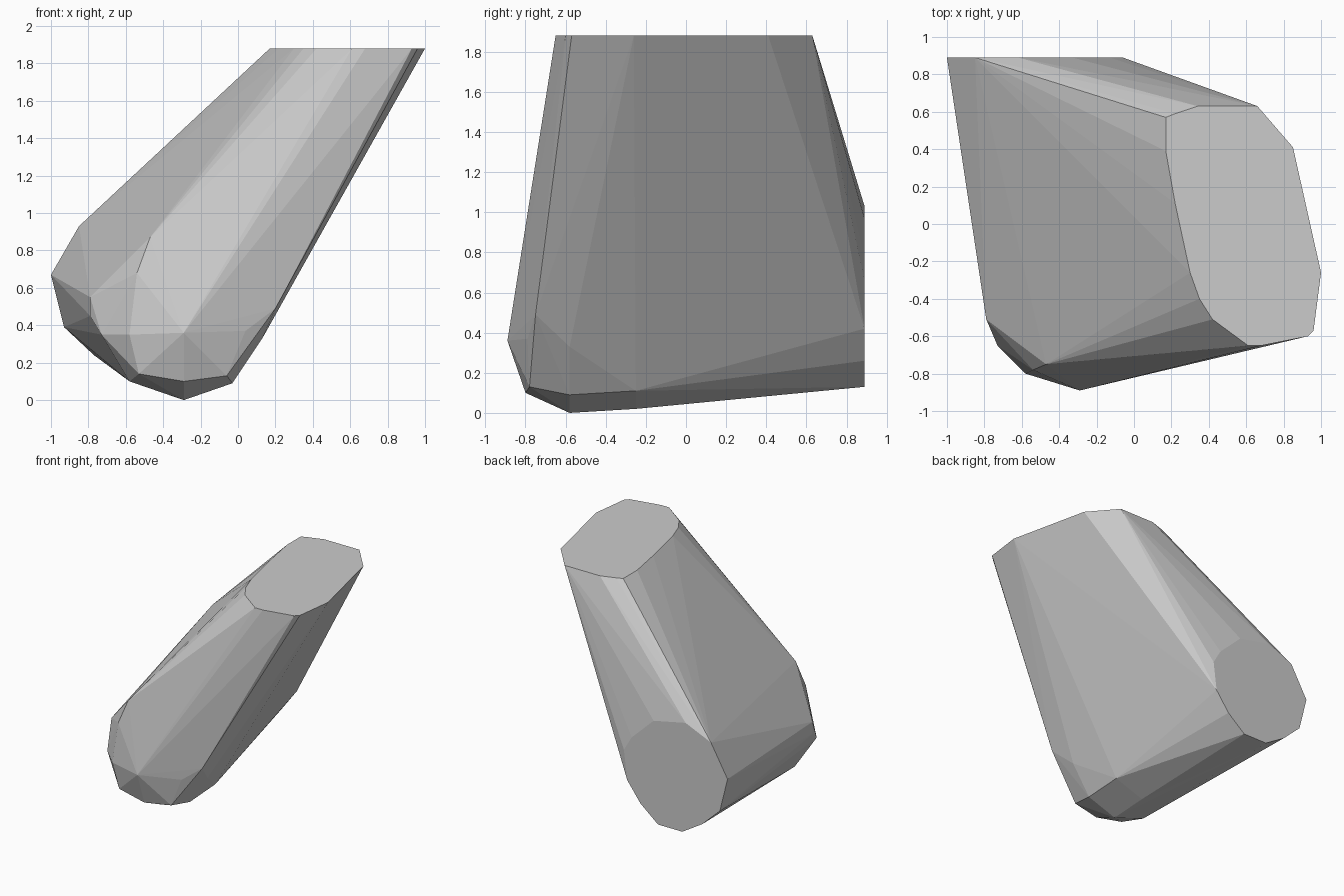
import bpy, bmesh

if "Cube" in bpy.data.objects:
    bpy.data.objects.remove(bpy.data.objects["Cube"])

# Flat top outline (x, y) at z = 1.88
TOP_Z = 1.88
top = [(.17, .39), (.17, .57), (.22, .59), (.34, .63), (.66, .63), (.85, .41),
       (1.0, -.26), (.96, -.57), (.93, -.60), (.68, -.65), (.61, -.65),
       (.42, -.51), (.35, -.40), (.30, -.26), (.22, .11)]

# Flat back outline (x, z) at y = 0.89
BACK_Y = .89
back = [(-1.0, .67), (-.85, .93), (-.62, 1.03), (-.33, .97), (-.13, .78),
        (-.06, .66), (-.09, .42), (-.21, .26), (-.37, .13), (-.59, .13),
        (-.77, .24), (-.93, .39)]

# Rounded lower front nose (x, y, z)
nose = [(-.29, -.89, .36), (-.58, -.80, .35), (-.53, -.78, .14),
        (-.29, -.80, .10), (-.06, -.78, .13), (.04, -.79, .37),
        (.20, -.75, .49), (.13, -.58, .33), (-.03, -.58, .09),
        (-.29, -.58, 0), (-.29, -.25, .02), (-.03, -.25, .11),
        (-.58, -.58, .10), (-.73, -.65, .35), (-.79, -.51, .55),
        (-.79, -.51, .45), (-.54, -.78, .68), (-.47, -.75, .87)]

# Faceted tapering body stretched around the two flat ends and the nose
points = [(x, y, TOP_Z) for x, y in top] + [(x, BACK_Y, z) for x, z in back] + nose
bm = bmesh.new()
for p in points:
    bm.verts.new(p)
hull = bmesh.ops.convex_hull(bm, input=bm.verts[:])
bmesh.ops.delete(bm, geom=[v for v in bm.verts if not v.link_faces], context='VERTS')
bmesh.ops.dissolve_limit(bm, angle_limit=.005, verts=bm.verts[:], edges=bm.edges[:])
bmesh.ops.recalc_face_normals(bm, faces=bm.faces[:])
mesh = bpy.data.meshes.new("faceted_body")
bm.to_mesh(mesh)
bm.free()
bpy.context.collection.objects.link(bpy.data.objects.new("faceted_body", mesh))
